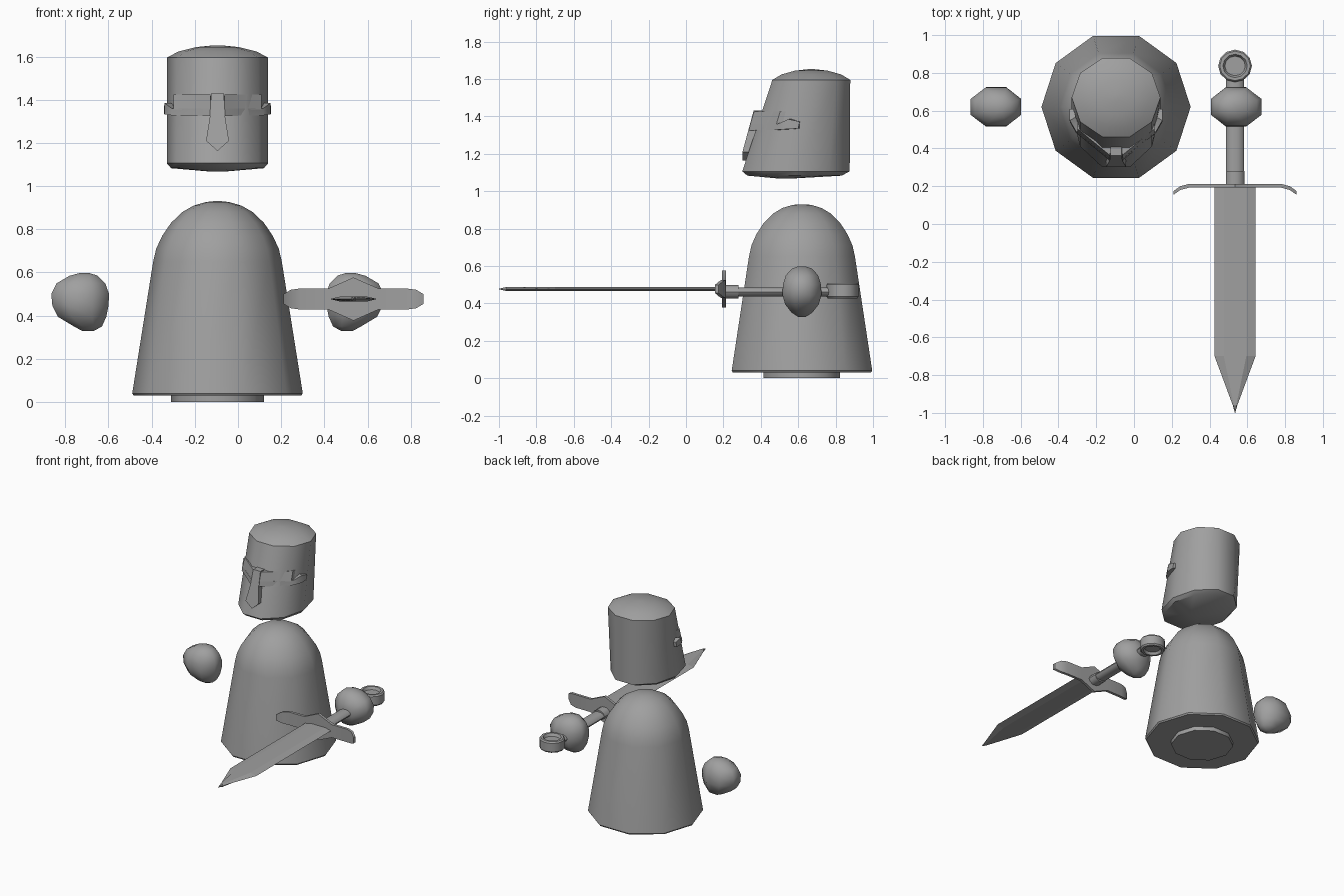
import bpy, bmesh, math
from mathutils import Vector

if "Cube" in bpy.data.objects:
    bpy.data.objects.remove(bpy.data.objects["Cube"])

grey = bpy.data.materials.new("plain_grey")
grey.use_nodes = True
grey.diffuse_color = (0.35, 0.35, 0.35, 1)
grey.node_tree.nodes["Principled BSDF"].inputs["Base Color"].default_value = (0.35, 0.35, 0.35, 1)

CX, CY = -0.095, 0.62      # body axis
SX = 0.535                 # sword axis


def finish(name, bm, angle=40):
    bmesh.ops.remove_doubles(bm, verts=bm.verts, dist=0.0002)
    bmesh.ops.recalc_face_normals(bm, faces=bm.faces)
    mesh = bpy.data.meshes.new(name)
    bm.to_mesh(mesh)
    bm.free()
    mesh.materials.append(grey)
    mesh.shade_smooth()
    mesh.set_sharp_from_angle(angle=math.radians(angle))
    obj = bpy.data.objects.new(name, mesh)
    bpy.context.collection.objects.link(obj)
    return obj


def loft(rings):
    """Skin a stack of equal-length point rings and cap both ends."""
    bm = bmesh.new()
    rows = [[bm.verts.new(p) for p in ring] for ring in rings]
    n = len(rows[0])
    for a, b in zip(rows, rows[1:]):
        for i in range(n):
            j = (i + 1) % n
            bm.faces.new((a[i], a[j], b[j], b[i]))
    bm.faces.new(rows[0])
    bm.faces.new(rows[-1])
    return bm


def ring(x, y, z, rx, ry, n=10, turn=0.0):
    angles = [math.tau * (i + turn) / n for i in range(n)]
    return [Vector((x + rx * math.cos(a), y + ry * math.sin(a), z)) for a in angles]


def mirror_x(points, axis):
    return [Vector((2 * axis - p.x, p.y, p.z)) for p in points]


# Body: ten-sided robe with a domed top, and a small stand below
robe = [(0.03, 0.388), (0.04, 0.395), (0.65, 0.298), (0.71, 0.284), (0.77, 0.256),
        (0.83, 0.215), (0.88, 0.163), (0.91, 0.11), (0.926, 0.055), (0.93, 0.02)]
finish("body", loft([ring(CX, CY, z, r, r) for z, r in robe]))
finish("stand", loft([ring(CX, CY, z, 0.215, 0.215) for z in (0, 0.035)]))

# Helmet: sheared barrel, upright at the back and sloping at the front
head = [(1.067, 0.03, 0.03, 0.53), (1.083, 0.215, 0.265, 0.58), (1.106, 0.235, 0.302, 0.588),
        (1.595, 0.235, 0.219, 0.67), (1.624, 0.18, 0.168, 0.67),
        (1.644, 0.1, 0.093, 0.67), (1.652, 0.02, 0.02, 0.67)]
finish("helmet", loft([ring(CX, y, z, rx, ry) for z, rx, ry, y in head]))

# Visor band: pointed strip wrapping the front, as (x offset, y, bottom, top)
half = [(0.247, 0.6, 1.335, 1.372), (0.245, 0.54, 1.332, 1.385),
        (0.212, 0.483, 1.328, 1.36), (0.035, 0.337, 1.325, 1.36)]
stations = [(-x, y, b, t) for x, y, b, t in half] + half[::-1]
band = []
for x, y, b, t in stations:
    inner_x, inner_y = x * 0.88, 0.64 + (y - 0.64) * 0.75
    band.append([Vector(p) for p in ((CX + x, y, b), (CX + x, y + 0.008, t),
                                     (CX + inner_x, inner_y, t), (CX + inner_x, inner_y, b))])
finish("visor_band", loft(band), 30)

# Nose guard: tapered plate with a point, following the sloping front
outline = [(0.03, 1.43), (0.034, 1.33), (0.053, 1.21), (0, 1.163),
           (-0.053, 1.21), (-0.034, 1.33), (-0.03, 1.43)]
front = [Vector((CX + x, 0.302 + max(0, z - 1.21) * 0.27, z)) for x, z in outline]
back = [p + Vector((0, 0.06, 0)) for p in front]
finish("nose_guard", loft([front, back]), 30)

# Eye slits: framed boxes on the angled sides of the visor, with recessed faces
for side, name in ((1, "left_eye_slit"), (-1, "right_eye_slit")):
    bm = loft([[Vector((CX + side * x, y + dy + (z - 1.355) * 0.3, z))
                for x, y, z in ((0.033, 0.343, 1.355), (0.203, 0.482, 1.355),
                                (0.203, 0.482, 1.425), (0.033, 0.343, 1.425))]
               for dy in (0, 0.06)])
    bmesh.ops.recalc_face_normals(bm, faces=bm.faces)
    face = min(bm.faces, key=lambda f: f.calc_center_median().y)
    bmesh.ops.inset_individual(bm, faces=[face], thickness=0.01)
    recess = bmesh.ops.extrude_face_region(bm, geom=[face])["geom"]
    bmesh.ops.translate(bm, vec=(-side * 0.01, 0.016, 0),
                        verts=[v for v in recess if isinstance(v, bmesh.types.BMVert)])
    bmesh.ops.delete(bm, geom=[face], context="FACES_ONLY")
    finish(name, bm, 30)

# Hands: rounded lopsided mitts, as (z, outer x, inner x, half depth)
mitt = [(0.598, -0.73, -0.69, 0.02), (0.585, -0.78, -0.65, 0.055), (0.55, -0.84, -0.615, 0.086),
        (0.5, -0.865, -0.597, 0.102), (0.445, -0.86, -0.6, 0.104), (0.395, -0.835, -0.61, 0.09),
        (0.35, -0.76, -0.63, 0.055), (0.328, -0.72, -0.67, 0.02)]
hand = [ring((a + b) / 2, CY, z, (b - a) / 1.85, d / 0.924, 8, 0.5) for z, a, b, d in mitt]
finish("right_hand", loft(hand), 60)
finish("left_hand", loft([mirror_x(r, CX) for r in hand]), 60)

# Sword blade: flat six-sided section running to a point
blade = []
for y, w, t in ((0.2, 0.1085, 0.012), (-0.7, 0.1085, 0.012), (-0.96, 0.012, 0.011), (-1, 0.001, 0.001)):
    blade.append([Vector((SX + x * w, y, 0.477 + z * t)) for x, z in
                  ((-1, 0), (-0.55, -1), (0.55, -1), (1, 0), (0.55, 1), (-0.55, 1))])
finish("sword_blade", loft(blade), 5)

# Cross guard: plate widest in the middle, its ends bent toward the tip
arm = [(0.325, 0.165, 0.022), (0.29, 0.19, 0.043), (0.245, 0.202, 0.049),
       (0.115, 0.203, 0.049), (0, 0.203, 0.1)]
stations = [(-x, y, h) for x, y, h in arm] + arm[-2::-1]
finish("cross_guard", loft([[Vector((SX + x, y + dy, 0.477 + dz * h)) for dy, dz in
                             ((-0.01, -1), (0.01, -1), (0.01, 1), (-0.01, 1))]
                            for x, y, h in stations]), 30)


# Grip and collar: oval rods along y
def rod(name, y0, y1, z, rx, rz):
    rings = [[Vector((p.x, y, p.y)) for p in ring(SX, z, 0, rx, rz, 10)] for y in (y0, y1)]
    finish(name, loft(rings))


rod("sword_grip", 0.2, 0.78, 0.461, 0.047, 0.026)
rod("grip_collar", 0.205, 0.28, 0.462, 0.049, 0.037)

# Pommel: disc with a raised rim and a recess on both faces
pommel = [(0.445, 0.02), (0.445, 0.052), (0.426, 0.062), (0.426, 0.078), (0.436, 0.086),
          (0.5, 0.086), (0.51, 0.078), (0.51, 0.062), (0.49, 0.052), (0.49, 0.02)]
finish("pommel", loft([ring(SX, 0.837, z, r * 1.04, r, 12) for z, r in pommel]), 35)
